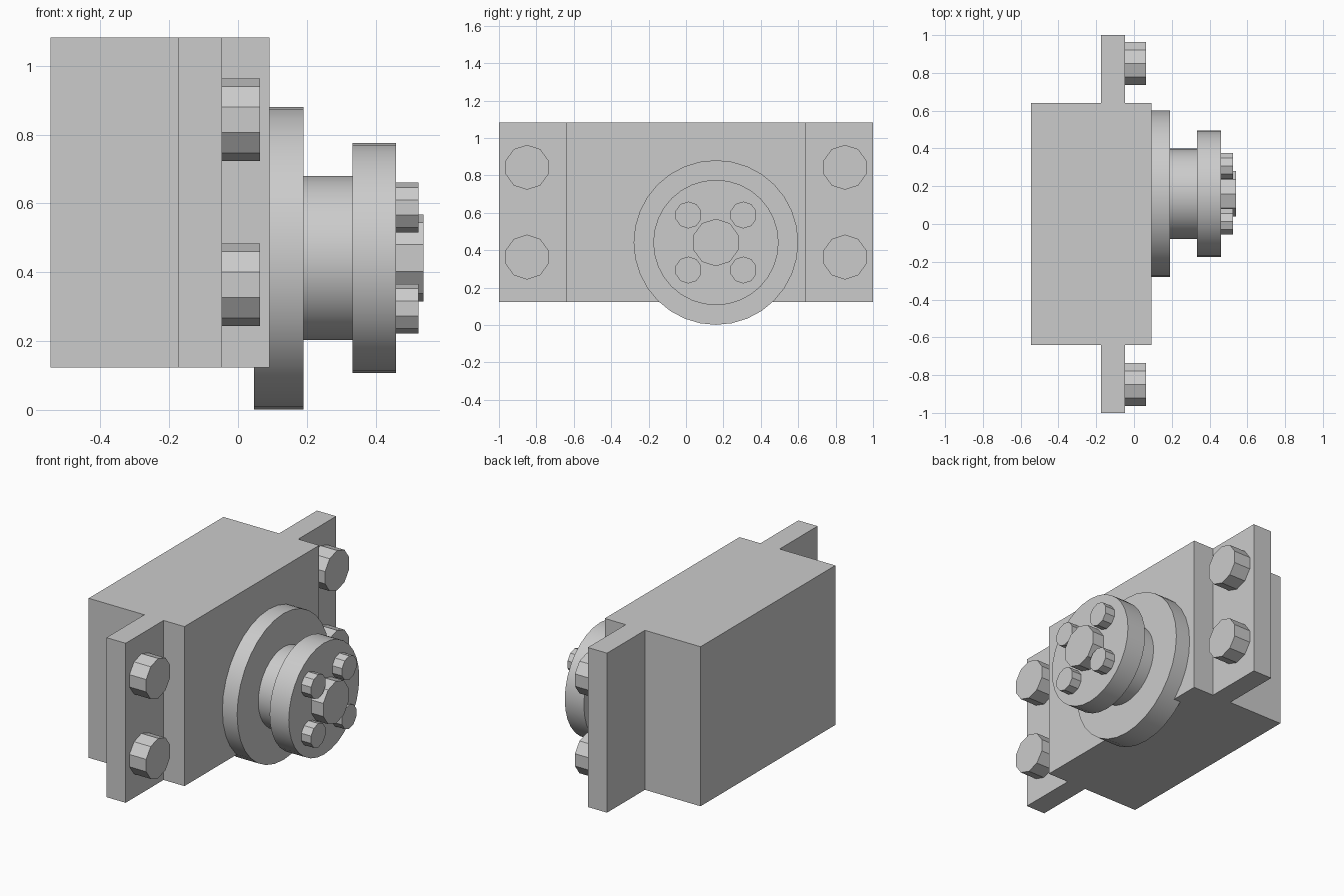
import bpy, bmesh, math
from mathutils import Vector

default = bpy.data.objects.get("Cube")
if default:
    bpy.data.objects.remove(default, do_unlink=True)

# Single grey material
grey = bpy.data.materials.new("plain_grey")
grey.use_nodes = True
grey.diffuse_color = (0.6, 0.6, 0.6, 1)
grey.node_tree.nodes["Principled BSDF"].inputs["Base Color"].default_value = (0.6, 0.6, 0.6, 1)


def prism(name, outline, axis, start, end, smooth=False):
    """Extrude a closed outline along x or z from start to end."""
    bm = bmesh.new()
    place = (lambda a, b: (start, a, b)) if axis == "x" else (lambda a, b: (a, b, start))
    face = bm.faces.new([bm.verts.new(place(a, b)) for a, b in outline])
    result = bmesh.ops.extrude_face_region(bm, geom=[face])
    offset = Vector((end - start, 0, 0)) if axis == "x" else Vector((0, 0, end - start))
    bmesh.ops.translate(bm, vec=offset,
                        verts=[g for g in result["geom"] if isinstance(g, bmesh.types.BMVert)])
    bmesh.ops.recalc_face_normals(bm, faces=bm.faces[:])
    mesh = bpy.data.meshes.new(name)
    bm.to_mesh(mesh)
    bm.free()
    mesh.materials.append(grey)
    obj = bpy.data.objects.new(name, mesh)
    bpy.context.collection.objects.link(obj)
    if smooth:
        bpy.ops.object.select_all(action="DESELECT")
        obj.select_set(True)
        bpy.context.view_layer.objects.active = obj
        bpy.ops.object.shade_smooth_by_angle(angle=math.radians(30))
    return obj


def disc(name, y, z, radius, start, end, sides, smooth=False):
    """Cylinder along x with a corner pointing straight up."""
    turn = 2 * math.pi / sides
    ring = [(y + radius * math.sin(i * turn), z + radius * math.cos(i * turn))
            for i in range(sides)]
    return prism(name, ring, "x", start, end, smooth)


# Housing with a mounting ear on each side, as one cross-shaped extrusion
back, front, ear_back, ear_front = -0.545, 0.092, -0.175, -0.047
half, ear = 0.64, 1.0
side = [(front, half), (ear_front, half), (ear_front, ear),
        (ear_back, ear), (ear_back, half), (back, half)]
outline = side + [(x, -y) for x, y in reversed(side)]
prism("housing", outline, "z", 0.123, 1.082)

# Mounting bolts on the ears
for label, y in (("right", -0.85), ("left", 0.85)):
    for level, z in (("lower", 0.363), ("upper", 0.843)):
        disc(f"{level}_{label}_mounting_bolt", y, z, 0.12, ear_front, 0.064, 10)

# Output shaft: flange, neck and horn disc
cy, cz = 0.16, 0.441
disc("shaft_flange", cy, cz, 0.44, 0.046, 0.19, 32, True)
disc("shaft_neck", cy, cz, 0.239, 0.19, 0.333, 32, True)
disc("horn_disc", cy, cz, 0.335, 0.333, 0.46, 32, True)

# Horn screws
disc("centre_screw", cy, cz, 0.127, 0.46, 0.54, 10)
for dy in (-1, 1):
    for dz in (-1, 1):
        disc("horn_screw", cy + dy * 0.147, cz + dz * 0.147, 0.072, 0.46, 0.525, 10)
